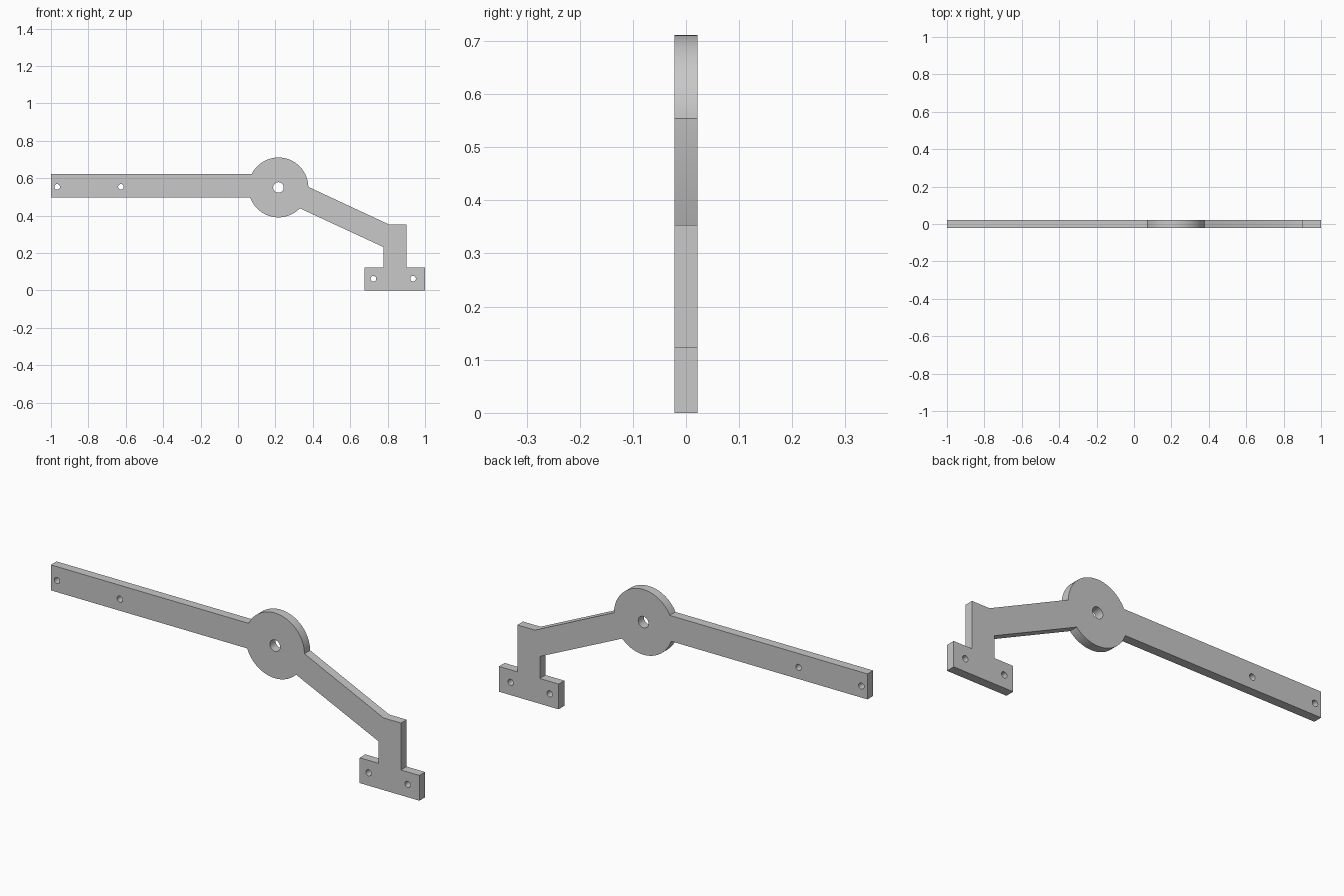
import bpy, bmesh
from math import cos, sin, pi, atan2, radians

cube = bpy.data.objects.get("Cube")
if cube:
    bpy.data.objects.remove(cube, do_unlink=True)

HALF = 0.022                      # half the plate thickness
HUB = (0.216, 0.551)              # hub centre (x, z)
HUB_R = 0.16


def arc(centre, radius, start, end, steps):
    """Points along an arc, both ends included."""
    return [(centre[0] + radius * cos(start + (end - start) * i / steps),
             centre[1] + radius * sin(start + (end - start) * i / steps))
            for i in range(steps + 1)]


def hub_angle(x, z):
    return atan2(z - HUB[1], x - HUB[0])


# Outline: long arm, hub top, angled arm, post and foot, hub underside
arm_top, arm_bottom = 0.622, 0.497
outline = [(-1, arm_bottom), (-1, arm_top)]
outline += arc(HUB, HUB_R, hub_angle(0.073, arm_top), hub_angle(0.376, 0.554), 48)
outline += [(0.805, 0.354), (0.9, 0.354), (0.9, 0.124), (1, 0.124), (1, 0),
            (0.676, 0), (0.676, 0.124), (0.778, 0.124), (0.778, 0.232)]
outline += arc(HUB, HUB_R, hub_angle(0.332, 0.438), hub_angle(0.065, arm_bottom), 36)

# Pivot hole and the four screw holes: x, z, radius
holes = [(*HUB, 0.028), (-0.967, 0.554, 0.015), (-0.626, 0.554, 0.015),
         (0.724, 0.063, 0.015), (0.936, 0.063, 0.015)]
loops = [outline] + [arc((x, z), r, 0, 2 * pi, 32)[:-1] for x, z, r in holes]

# Fill the outline around the holes, then extrude it to thickness
bm = bmesh.new()
edges = []
for loop in loops:
    verts = [bm.verts.new((x, -HALF, z)) for x, z in loop]
    edges += [bm.edges.new((v, verts[i - 1])) for i, v in enumerate(verts)]
bmesh.ops.triangle_fill(bm, edges=edges, use_beauty=True, normal=(0, -1, 0))
back = bmesh.ops.extrude_face_region(bm, geom=bm.faces[:], use_keep_orig=True)
back_verts = [g for g in back["geom"] if isinstance(g, bmesh.types.BMVert)]
bmesh.ops.translate(bm, verts=back_verts, vec=(0, 2 * HALF, 0))
bmesh.ops.recalc_face_normals(bm, faces=bm.faces[:])

mesh = bpy.data.meshes.new("bracket_arm")
bm.to_mesh(mesh)
bm.free()
plate = bpy.data.objects.new("bracket_arm", mesh)
bpy.context.collection.objects.link(plate)

# Plain light grey metal
grey = bpy.data.materials.new("light_grey_metal")
grey.use_nodes = True
colour = (0.58, 0.58, 0.58, 1)
grey.diffuse_color = colour
grey.node_tree.nodes["Principled BSDF"].inputs["Base Color"].default_value = colour
mesh.materials.append(grey)

# Smooth round walls, sharp plate edges
bpy.ops.object.select_all(action="DESELECT")
plate.select_set(True)
bpy.context.view_layer.objects.active = plate
bpy.ops.object.shade_smooth_by_angle(angle=radians(25))
